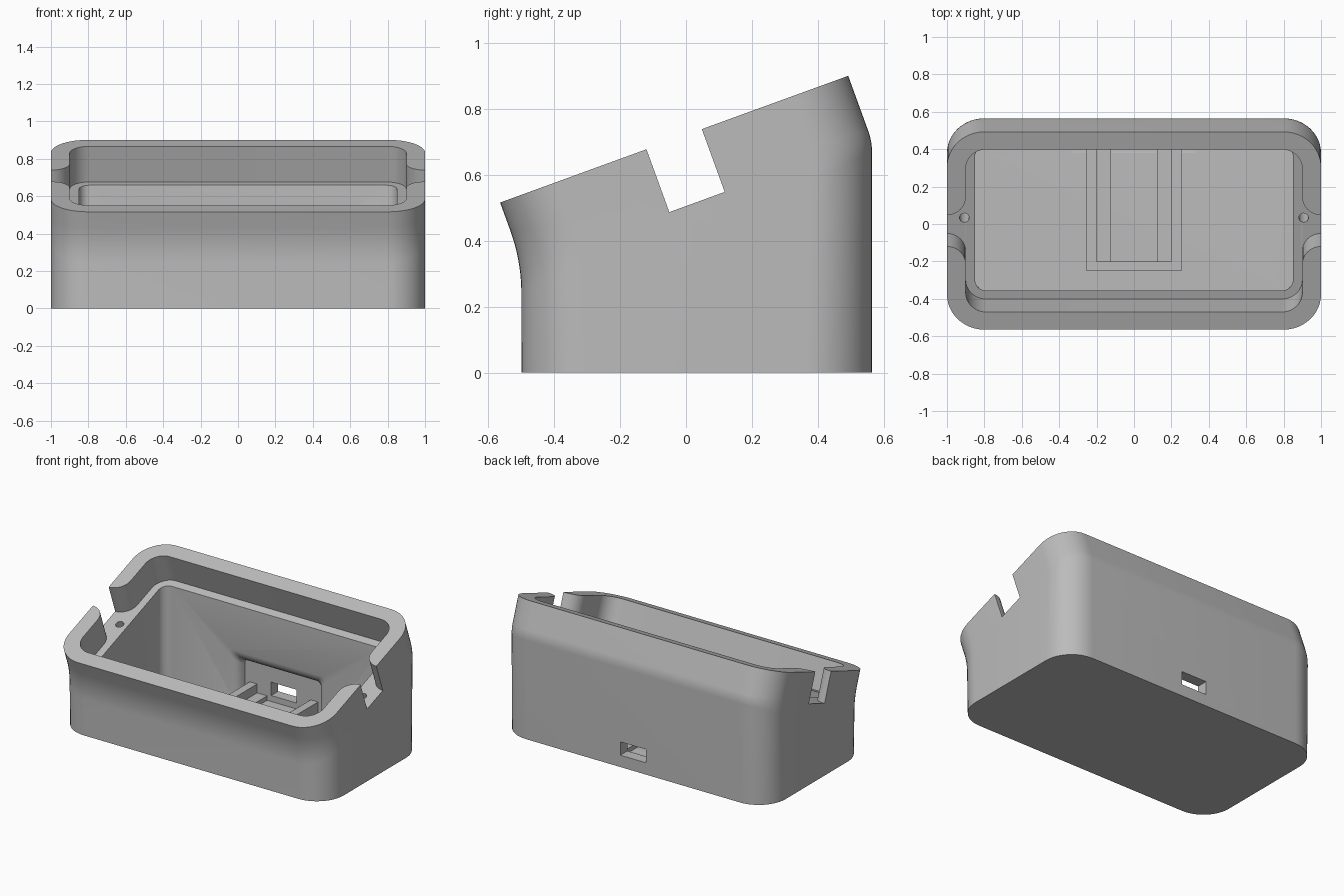
import bpy, bmesh, math
from mathutils import Vector, Matrix

cube = bpy.data.objects.get("Cube")
if cube:
    bpy.data.objects.remove(cube)

grey = bpy.data.materials.new("mid_grey")
grey.use_nodes = True
grey.diffuse_color = (0.5, 0.5, 0.5, 1)
grey.node_tree.nodes["Principled BSDF"].inputs["Base Color"].default_value = (0.5, 0.5, 0.5, 1)

TILT = math.radians(20)
ALONG = Vector((math.cos(TILT), math.sin(TILT)))    # along the rim, in (y, z)
UP = Vector((-math.sin(TILT), math.cos(TILT)))      # out of the rim, in (y, z)
MID = Vector((-0.036, 0.709))                       # centre of the rim plane
HALF = 0.5625
DEPTH = 0.203                                       # rim to inner ledge


def finish(name, bm):
    bmesh.ops.recalc_face_normals(bm, faces=bm.faces)
    mesh = bpy.data.meshes.new(name)
    bm.to_mesh(mesh)
    bm.free()
    mesh.materials.append(grey)
    obj = bpy.data.objects.new(name, mesh)
    bpy.context.collection.objects.link(obj)
    return obj


def skin(name, rings):
    """Join equal rings of points into a closed solid."""
    bm = bmesh.new()
    loops = [[bm.verts.new(p) for p in ring] for ring in rings]
    n = len(loops[0])
    for a, b in zip(loops, loops[1:]):
        for i in range(n):
            j = (i + 1) % n
            bm.faces.new((a[i], a[j], b[j], b[i]))
    bm.faces.new(loops[0])
    bm.faces.new(loops[-1])
    return finish(name, bm)


def rounded(front, back, hx, r, steps=12):
    """Rounded rectangle spanning two (y, z) points and x = -hx..hx."""
    front, back = Vector(front), Vector(back)
    mid, half = (front + back) / 2, (back - front).length / 2
    axis = (back - front).normalized()
    ring = []
    for k, (sx, sv) in enumerate(((1, 1), (-1, 1), (-1, -1), (1, -1))):
        for i in range(steps + 1):
            a = math.pi / 2 * (k + i / steps)
            p = mid + axis * (sv * (half - r) + r * math.sin(a))
            ring.append((sx * (hx - r) + r * math.cos(a), p.x, p.y))
    return ring


def box(name, x0, x1, y0, y1, z0, z1):
    bm = bmesh.new()
    bmesh.ops.create_cube(bm, size=1)
    for v in bm.verts:
        v.co = ((x0 + x1) / 2 + v.co.x * (x1 - x0),
                (y0 + y1) / 2 + v.co.y * (y1 - y0),
                (z0 + z1) / 2 + v.co.z * (z1 - z0))
    return finish(name, bm)


def bend(base, top, t, steps=10):
    """Vertical wall line that curves smoothly into the tilted direction."""
    base, top = Vector(base), Vector(top)
    corner = top - UP * ((top.x - base.x) / UP.x)
    a, b = corner - Vector((0, t)), corner + UP * t
    curve = [a * (1 - s) ** 2 + corner * 2 * s * (1 - s) + b * s * s
             for s in (i / steps for i in range(steps + 1))]
    return [base] + curve + [top]


def cut(target, cutter):
    cutter.hide_render = True
    mod = target.modifiers.new("cut", "BOOLEAN")
    mod.operation, mod.solver, mod.object = "DIFFERENCE", "EXACT", cutter
    bpy.context.view_layer.objects.active = target
    bpy.ops.object.modifier_apply(modifier=mod.name)
    bpy.data.objects.remove(cutter)


# Outer shell
front = bend((-0.5, 0), MID - ALONG * HALF, 0.1)
back = bend((0.565, 0), MID + ALONG * HALF, 0.035)
shell = skin("shell", [rounded(f, b, 1, 0.2) for f, b in zip(front, back)])

# Tilted upper opening down to the ledge
inner = ALONG * (HALF - 0.1)
cut(shell, skin("upper_cutter", [rounded(MID - inner + UP * d, MID + inner + UP * d, 0.9, 0.11)
                                 for d in (-DEPTH, 0.2)]))

# Upright lower cavity
cut(shell, skin("lower_cutter", [rounded((-0.356, 0.04), (0.42, 0.04), 0.85, 0.06),
                                 rounded((-0.356, 0.45), (0.42, 0.73), 0.85, 0.06)]))

# Side notches with rounded inner corners, and a screw hole in each
for side in (-1, 1):
    half = [(1.2, 0.0895)]
    for i in range(11):
        a = math.pi / 2 * i / 10
        half.append((1 - 0.1 * math.sin(a), 0.1895 - 0.1 * math.cos(a)))
    half.append((0.88, 0.1895))
    outline = half + [(x, -v) for x, v in reversed(half)]
    rings = []
    for d in (-DEPTH, 0.2):
        pts = [(side * x, MID + ALONG * v + UP * d) for x, v in outline]
        rings.append([(x, p.x, p.y) for x, p in pts])
    cut(shell, skin("notch_cutter", rings))

    bm = bmesh.new()
    spot = MID - UP * DEPTH
    bmesh.ops.create_cone(bm, cap_ends=True, segments=24, radius1=0.026, radius2=0.026, depth=0.3,
                          matrix=Matrix.Translation((side * 0.907, spot.x, spot.y))
                          @ Matrix.Rotation(TILT, 4, "X"))
    cut(shell, finish("screw_cutter", bm))

# Soft pocket inside the back wall, then the cable port
pocket = ((0.38, 0.36, 0.35), (0.42, 0.36, 0.35), (0.427, 0.335, 0.325), (0.44, 0.315, 0.305),
          (0.46, 0.298, 0.288), (0.49, 0.29, 0.28))
cut(shell, skin("pocket_cutter", [rounded((y, 0.04), (y, z), hx, 0.03) for y, hx, z in pocket]))
cut(shell, box("port_cutter", -0.095, 0.095, 0.4, 0.7, 0.08, 0.17))

# Board cradle on the floor
for side, label in ((-1, "right"), (1, "left")):
    lo, hi = sorted((side * 0.2, side * 0.255))
    box(label + "_cradle_rail", lo, hi, -0.25, 0.492, 0.035, 0.13)
    lo, hi = sorted((side * 0.125, side * 0.2))
    box(label + "_cradle_shelf", lo, hi, -0.2, 0.492, 0.035, 0.07)
box("cradle_stop", -0.2, 0.2, -0.25, -0.2, 0.035, 0.13)

# Smooth the curved walls, keep the edges crisp
bpy.ops.object.select_all(action="DESELECT")
shell.select_set(True)
bpy.context.view_layer.objects.active = shell
bpy.ops.object.shade_smooth_by_angle(angle=math.radians(30))
